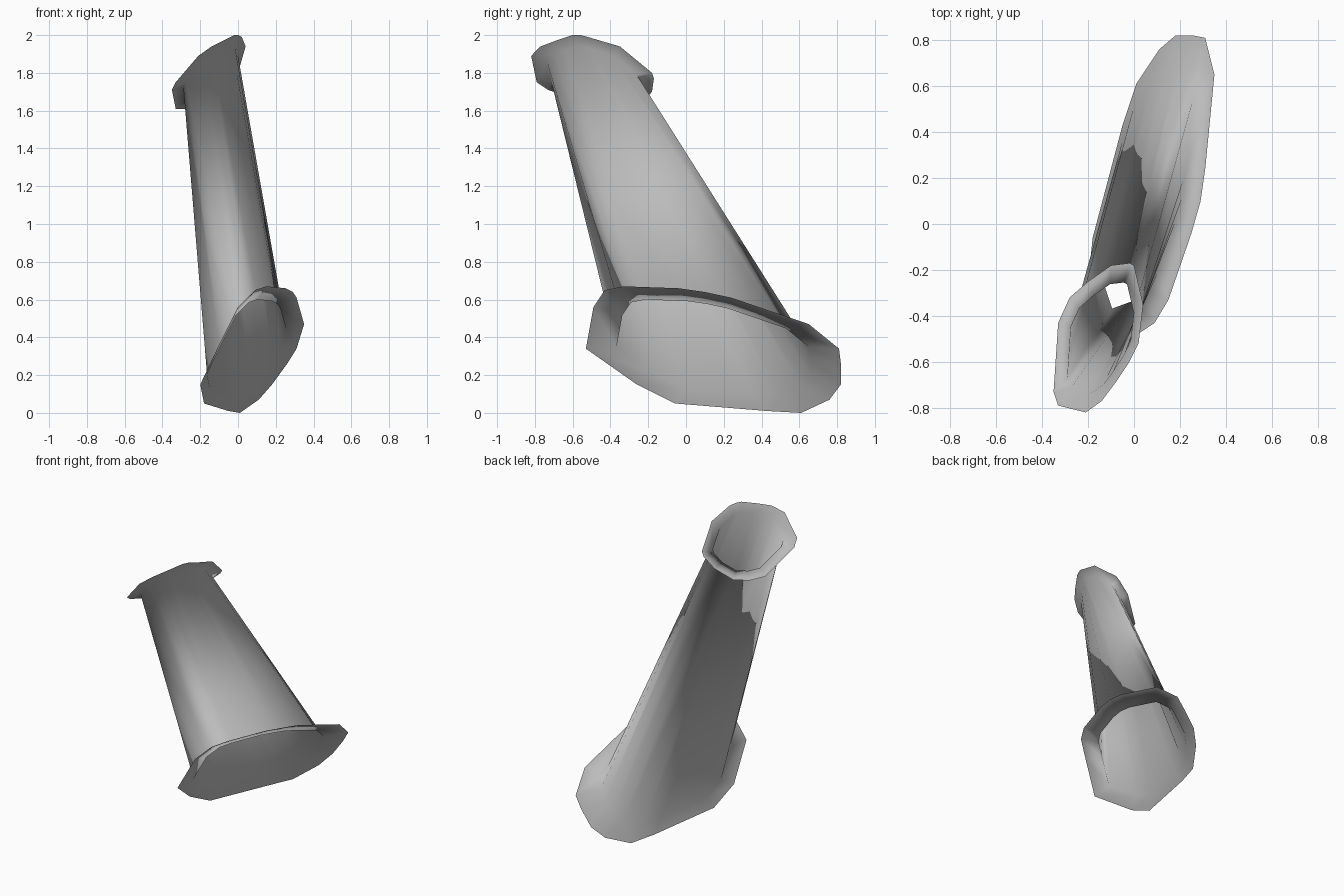
import bpy
import bmesh
from mathutils import Vector

default_cube = bpy.data.objects.get("Cube")
if default_cube:
    bpy.data.objects.remove(default_cube, do_unlink=True)

# Plain grey material
grey = bpy.data.materials.new("plain_grey")
grey.use_nodes = True
colour = (0.5, 0.5, 0.5, 1)
grey.diffuse_color = colour
grey.node_tree.nodes["Principled BSDF"].inputs["Base Color"].default_value = colour

# Outlines of the two slanted flange rims, in matching order
LOWER_RIM = [
    (-.2, -.26, .15), (-.18, -.06, .05), (-.05, .43, .01), (.01, .61, 0),
    (.11, .76, .07), (.18, .82, .15), (.26, .82, .26), (.31, .81, .34),
    (.35, .65, .47), (.31, .24, .61), (.29, .1, .64), (.25, -.04, .66),
    (.15, -.33, .67), (.09, -.43, .65), (0, -.49, .56), (-.11, -.53, .34)]
UPPER_RIM = [
    (-.35, -.73, 1.71), (-.34, -.58, 1.66), (-.33, -.43, 1.61), (-.28, -.32, 1.61),
    (-.2, -.25, 1.62), (-.1, -.18, 1.7), (-.02, -.17, 1.77), (0, -.18, 1.8),
    (.04, -.35, 1.94), (.02, -.52, 1.99), (0, -.56, 2), (-.02, -.6, 2),
    (-.08, -.69, 1.97), (-.14, -.77, 1.94), (-.21, -.82, 1.89), (-.33, -.79, 1.75)]


def box_centre(points):
    """Middle of the bounding box of a rim."""
    return Vector([(min(axis) + max(axis)) / 2 for axis in zip(*points)])


def mouth(points, scale, shift):
    """Shrink a rim to the tube mouth and push it along the tube."""
    centre = box_centre(points)
    return [centre + (Vector(p) - centre) * scale + Vector(shift) for p in points]


def add_loop(bm, points):
    return [bm.verts.new(p) for p in points]


def bridge(bm, lower, upper):
    """Join two matching loops with a band of quads."""
    count = len(lower)
    for i in range(count):
        j = (i + 1) % count
        bm.faces.new((lower[i], lower[j], upper[j], upper[i]))


# Open tube with a flared flange at each end
bm = bmesh.new()
loops = [add_loop(bm, points) for points in (
    LOWER_RIM,
    mouth(LOWER_RIM, .76, (-.03, 0, .01)),
    mouth(UPPER_RIM, .74, (.01, 0, -.01)),
    UPPER_RIM)]
for lower, upper in zip(loops, loops[1:]):
    bridge(bm, lower, upper)
bmesh.ops.recalc_face_normals(bm, faces=bm.faces)

mesh = bpy.data.meshes.new("flared_tube")
bm.to_mesh(mesh)
bm.free()
mesh.materials.append(grey)
for face in mesh.polygons:
    face.use_smooth = True
flared_tube = bpy.data.objects.new("flared_tube", mesh)
bpy.context.collection.objects.link(flared_tube)
